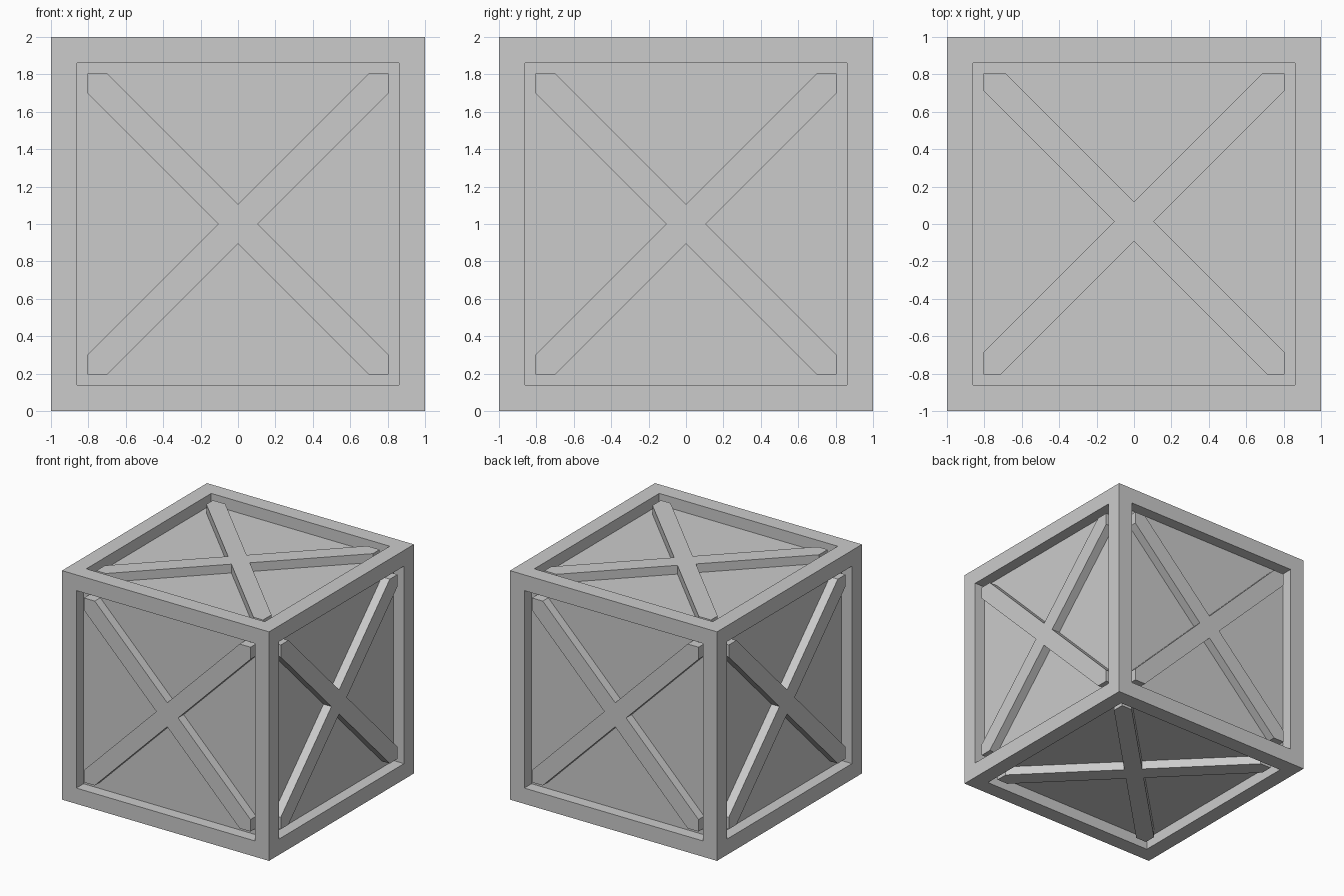
import bpy, bmesh
from math import pi
from mathutils import Matrix, Vector

if "Cube" in bpy.data.objects:
    bpy.data.objects.remove(bpy.data.objects["Cube"])

OPEN = 0.805     # half size of the panel opening
PANEL = 0.9      # distance of recessed panel from the centre
BRACE = 0.977    # distance of brace face from the centre
W = 0.105        # half width of brace measured along an axis
CENTRE = Matrix.Translation((0, 0, 1))


def finish(bm, name):
    bmesh.ops.recalc_face_normals(bm, faces=bm.faces[:])
    mesh = bpy.data.meshes.new(name)
    bm.to_mesh(mesh)
    bm.free()
    obj = bpy.data.objects.new(name, mesh)
    bpy.context.collection.objects.link(obj)
    return obj


# Crate body: cube with a recessed panel on every side
bm = bmesh.new()
bmesh.ops.create_cube(bm, size=2, matrix=CENTRE)
sides = bm.faces[:]
bmesh.ops.inset_individual(bm, faces=sides, thickness=1 - OPEN)
for f in sides:
    n = f.normal.copy()
    new = bmesh.ops.extrude_discrete_faces(bm, faces=[f])["faces"][0]
    bmesh.ops.translate(bm, verts=new.verts[:], vec=-n * (1 - PANEL))
finish(bm, "crate_frame_and_panels")


# Cross brace: X outline clipped to the opening, extruded off the panel
def cross_brace(name, rotation, shift=0.0):
    arm = [(W, 0), (OPEN, OPEN - W), (OPEN, OPEN), (OPEN - W, OPEN)]
    outline = []
    for _ in range(4):
        outline += arm
        arm = [(-y, x) for x, y in arm]
    bm = bmesh.new()
    verts = []
    for x, y in outline:
        if abs(y) < OPEN:
            y += shift
        elif abs(x) < OPEN:
            x -= shift if x * y > 0 else -shift
        verts.append(bm.verts.new((x, y, PANEL)))
    face = bm.faces.new(verts)
    ext = bmesh.ops.extrude_face_region(bm, geom=[face])["geom"]
    top = [g for g in ext if isinstance(g, bmesh.types.BMVert)]
    bmesh.ops.translate(bm, verts=top, vec=Vector((0, 0, BRACE - PANEL)))
    bm.transform(CENTRE @ rotation)
    finish(bm, name)


cross_brace("top_brace", Matrix.Identity(4), 0.013)
cross_brace("bottom_brace", Matrix.Rotation(pi, 4, 'X'))
for i, side in enumerate(("front", "right", "back", "left")):
    cross_brace(side + "_brace",
                Matrix.Rotation(i * pi / 2, 4, 'Z') @ Matrix.Rotation(pi / 2, 4, 'X'))
